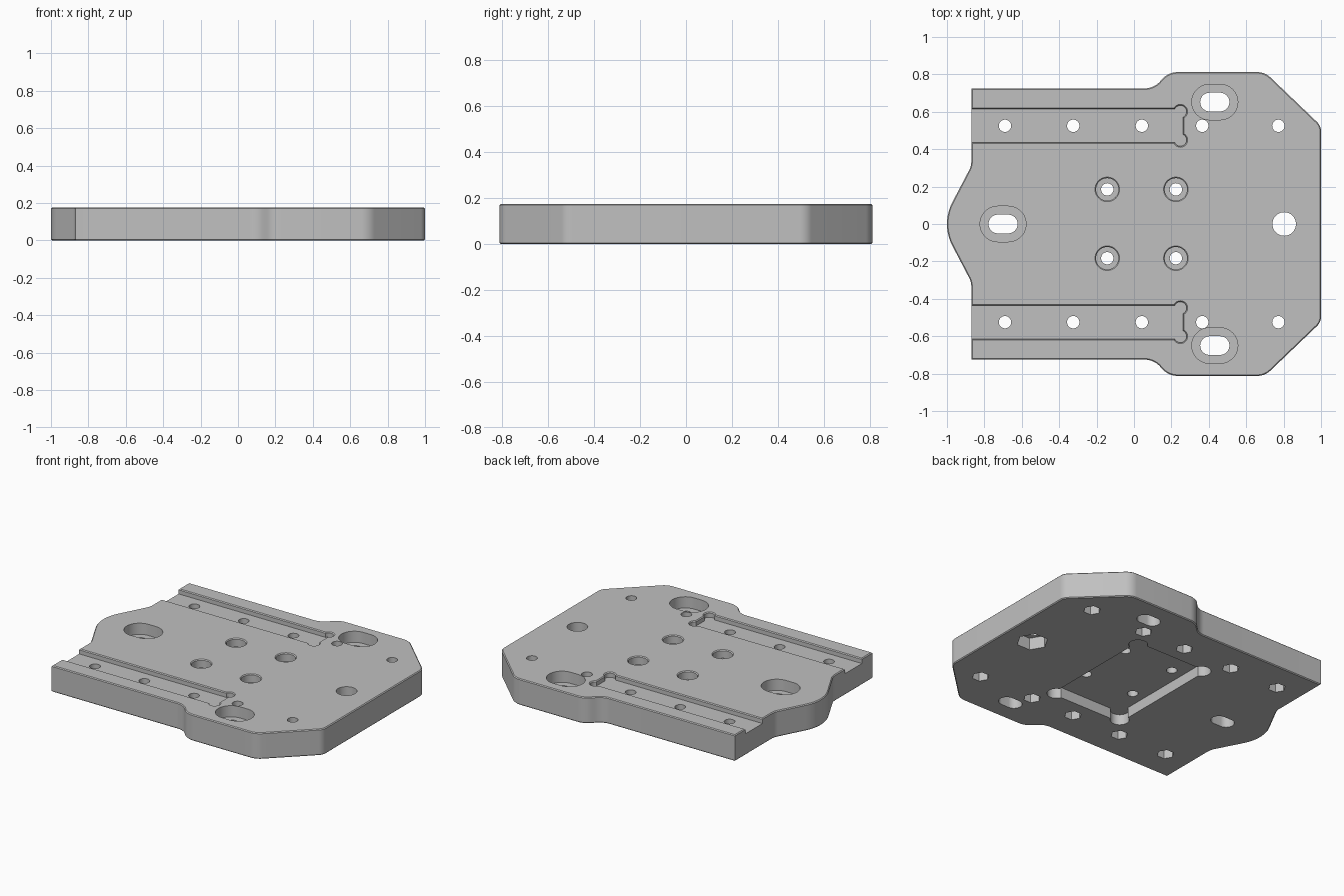
import bpy, bmesh, math
from mathutils import Vector

if "Cube" in bpy.data.objects:
    bpy.data.objects.remove(bpy.data.objects["Cube"], do_unlink=True)

H = 0.175      # plate thickness
OUT = 0.1      # how far cutters stick out of the plate


# ---------- profile helpers ----------
def arc(cx, cy, r, a0, a1, n=24):
    return [(cx + r * math.cos(a0 + (a1 - a0) * i / n),
             cy + r * math.sin(a0 + (a1 - a0) * i / n)) for i in range(n + 1)]


def circle(cx, cy, r, n=40):
    return arc(cx, cy, r, 0, math.tau, n)[:-1]


def slot(cx, cy, half, r):
    q = math.pi / 2
    return arc(cx + half - r, cy, r, -q, q) + arc(cx - half + r, cy, r, q, 3 * q)


def dogbone(x0, x1, y0, y1, r, inset):
    """Rectangle with round tool relief at each corner."""
    q, a, pts = math.pi / 2, math.acos(inset / r), []
    corners = [(x1 - inset, y1 - inset), (x0 + inset, y1 - inset),
               (x0 + inset, y0 + inset), (x1 - inset, y0 + inset)]
    for k, (x, y) in enumerate(corners):
        pts += arc(x, y, r, k * q - a, k * q + q + a)
    return pts


def fillet(corners, n=10):
    """Round each (x, y, radius) corner of a closed polygon."""
    pts = []
    for i, (x, y, r) in enumerate(corners):
        p = Vector((x, y))
        if r == 0:
            pts.append((x, y))
            continue
        u = (Vector(corners[i - 1][:2]) - p).normalized()
        v = (Vector(corners[(i + 1) % len(corners)][:2]) - p).normalized()
        half = u.angle(v) / 2
        c = p + (u + v).normalized() * (r / math.sin(half))
        s = p + u * (r / math.tan(half)) - c
        e = p + v * (r / math.tan(half)) - c
        turn = math.atan2(s.x * e.y - s.y * e.x, s.dot(e))
        a = math.atan2(s.y, s.x)
        pts += arc(c.x, c.y, r, a, a + turn, n)
    return pts


def prism(name, pts, z0, z1):
    bm = bmesh.new()
    low = bm.faces.new([bm.verts.new((x, y, z0)) for x, y in pts])
    ext = bmesh.ops.extrude_face_region(bm, geom=[low])
    top = [g for g in ext["geom"] if isinstance(g, bmesh.types.BMVert)]
    bmesh.ops.translate(bm, verts=top, vec=(0, 0, z1 - z0))
    bmesh.ops.recalc_face_normals(bm, faces=bm.faces)
    mesh = bpy.data.meshes.new(name)
    bm.to_mesh(mesh)
    bm.free()
    obj = bpy.data.objects.new(name, mesh)
    bpy.context.collection.objects.link(obj)
    return obj


# ---------- plate body ----------
half_outline = [(1.0, 0.525, 0.07), (0.70, 0.812, 0.1), (0.185, 0.812, 0.11),
                (0.105, 0.725, 0.11), (-0.87, 0.725, 0), (-0.87, 0.31, 0.1)]
mirrored = [(x, -y, r) for x, y, r in reversed(half_outline)]
plate = prism("mounting_plate",
              fillet(half_outline + [(-1.032, 0, 0.25)] + mirrored), 0, H)
bpy.context.view_layer.objects.active = plate
plate.select_set(True)


def cut(pts, z0, z1):
    cutter = prism("cutter", pts, z0, z1)
    cutter.hide_render = True
    mod = plate.modifiers.new("cut", 'BOOLEAN')
    mod.operation = 'DIFFERENCE'
    mod.solver = 'EXACT'
    mod.object = cutter
    bpy.ops.object.modifier_apply(modifier=mod.name)
    mesh = cutter.data
    bpy.data.objects.remove(cutter, do_unlink=True)
    bpy.data.meshes.remove(mesh)


def cut_top(pts, depth):
    cut(pts, H - depth, H + OUT)


def cut_bottom(pts, depth):
    cut(pts, -OUT, depth)


def cut_through(pts):
    cut(pts, -OUT, H + OUT)


# ---------- rail grooves and centre counterbores ----------
for s in (-1, 1):
    cut_top(dogbone(-1.3, 0.262, s * 0.525 - 0.09, s * 0.525 + 0.09, 0.033, 0.014), 0.033)
centre_holes = [(x, y) for x in (-0.143, 0.224) for y in (-0.183, 0.185)]
for x, y in centre_holes:
    cut_top(circle(x, y, 0.06), 0.055)

# ---------- small chamfer on the rims so far ----------
bm = bmesh.new()
bm.from_mesh(plate.data)
rims = [e for e in bm.edges
        if len(e.link_faces) == 2 and e.calc_face_angle() > 0.8
        and any(all(abs(v.co.z - z) < 1e-4 for v in e.verts) for z in (0, H))]
bmesh.ops.bevel(bm, geom=rims, offset=0.008, segments=1, affect='EDGES',
                clamp_overlap=True)
bm.to_mesh(plate.data)
bm.free()

# ---------- underside pocket and centre holes ----------
cut_bottom(dogbone(-0.23, 0.31, -0.405, 0.405, 0.058, 0.02), 0.07)
for x, y in centre_holes:
    cut_through(circle(x, y, 0.033))

# ---------- rail screw holes with hexagonal nut pockets ----------
for x in (-0.69, -0.325, 0.042, 0.365, 0.772):
    for s in (-1, 1):
        cut_through(circle(x, s * 0.525, 0.033))
        cut_bottom(circle(x, s * 0.525, 0.053, 6), 0.08)

# ---------- large hole with nut pocket ----------
cut_through(circle(0.803, 0, 0.063))
cut_bottom(circle(0.803, 0, 0.097, 6), 0.08)

# ---------- stepped adjustment slots ----------
for x, y in ((-0.70, 0), (0.432, 0.652), (0.432, -0.65)):
    cut_top(slot(x, y, 0.123, 0.095), 0.075)
    cut_through(slot(x, y, 0.078, 0.05))

# ---------- material and shading ----------
grey = bpy.data.materials.new("plain_grey")
colour = (0.53, 0.53, 0.53, 1)
grey.use_nodes = True
grey.diffuse_color = colour
grey.node_tree.nodes["Principled BSDF"].inputs["Base Color"].default_value = colour
plate.data.materials.clear()
plate.data.materials.append(grey)
bpy.ops.object.shade_smooth_by_angle(angle=math.radians(30))
